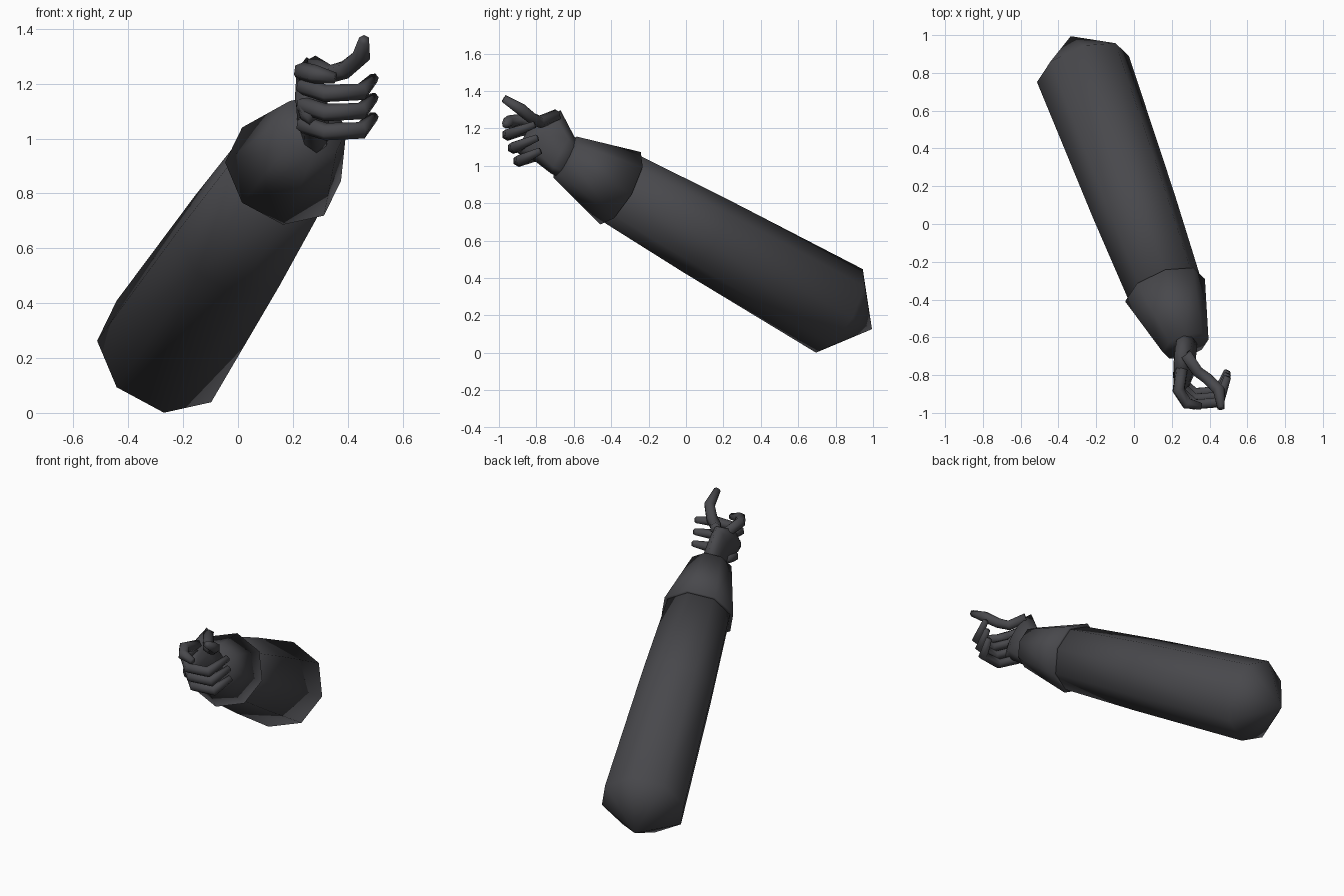
import bpy, bmesh, math
from mathutils import Vector

cube = bpy.data.objects.get("Cube")
if cube:
    bpy.data.objects.remove(cube, do_unlink=True)

dark = bpy.data.materials.new("dark grey")
dark.use_nodes = True
COLOR = (0.065, 0.065, 0.072, 1)
dark.diffuse_color = COLOR
dark.node_tree.nodes["Principled BSDF"].inputs["Base Color"].default_value = COLOR

# Arm axis and cross-section directions
START = Vector((-0.27, 0.82, 0.224))
AXIS = Vector((0.308, -0.83, 0.465)).normalized()
UP = Vector((0, 0.489, 0.873)).normalized()
SIDE = AXIS.cross(UP)


def ring(center, u, v, sides=8):
    """Points of an ellipse with half axes u and v."""
    steps = [math.tau * i / sides for i in range(sides)]
    return [Vector(center) + u * math.cos(t) + v * math.sin(t) for t in steps]


def loft(name, rings, start_tip=None, cap_start=True, smooth=True):
    """Skin a list of rings, with an optional pointed start."""
    bm = bmesh.new()
    loops = [[bm.verts.new(p) for p in r] for r in rings]
    n = len(loops[0])
    for a, b in zip(loops, loops[1:]):
        for i in range(n):
            j = (i + 1) % n
            bm.faces.new((a[i], a[j], b[j], b[i]))
    if start_tip:
        tip = bm.verts.new(start_tip)
        for i in range(n):
            bm.faces.new((tip, loops[0][(i + 1) % n], loops[0][i]))
    elif cap_start:
        bm.faces.new(loops[0][::-1])
    bm.faces.new(loops[-1])
    bmesh.ops.recalc_face_normals(bm, faces=bm.faces)
    mesh = bpy.data.meshes.new(name)
    bm.to_mesh(mesh)
    bm.free()
    mesh.materials.append(dark)
    obj = bpy.data.objects.new(name, mesh)
    bpy.context.collection.objects.link(obj)
    for face in mesh.polygons:
        face.use_smooth = smooth
    return obj


def arm_ring(distance, radius):
    return ring(START + AXIS * distance, UP * radius, SIDE * radius)


def digit(name, points, radius):
    """Six-sided bent tube that narrows at the tip."""
    pts = [Vector(p) for p in points]
    rings = []
    for i, p in enumerate(pts):
        d = (pts[min(i + 1, len(pts) - 1)] - pts[max(i - 1, 0)]).normalized()
        u = d.cross(Vector((0.3, 0.5, -1))).normalized()
        r = radius * (0.6 if i == len(pts) - 1 else 1)
        rings.append(ring(p, u * r, d.cross(u) * r, 6))
    return loft(name, rings)


# Sleeve with a pointed rear end
loft("sleeve", [arm_ring(0, 0.256), arm_ring(0.87, 0.228), arm_ring(1.45, 0.2)],
     start_tip=START - AXIS * 0.21)

# Tapered cuff overlapping the sleeve
loft("cuff", [arm_ring(1.41, 0.195), arm_ring(1.41, 0.222), arm_ring(1.765, 0.127)])

# Palm: flat across x, widest at the thumb base
palm_sections = [((0.275, -0.62, 1.025), 0.10, 0.06),
                 ((0.275, -0.66, 1.06), 0.12, 0.06),
                 ((0.265, -0.745, 1.165), 0.152, 0.058),
                 ((0.25, -0.82, 1.15), 0.115, 0.045),
                 ((0.245, -0.86, 1.15), 0.09, 0.03)]
LONG = Vector((-0.1, 0.49, 0.87)).normalized()
ACROSS = Vector((0.95, -0.2, 0.2)).normalized()
loft("palm", [ring(c, LONG * h, ACROSS * w) for c, h, w in palm_sections])

# Thumb and index finger
digit("thumb", [(0.275, -0.69, 1.27), (0.335, -0.78, 1.235), (0.39, -0.82, 1.25),
                (0.45, -0.88, 1.3), (0.46, -0.975, 1.36)], 0.034)
digit("index_finger", [(0.25, -0.77, 1.22), (0.235, -0.88, 1.245),
                       (0.28, -0.95, 1.235), (0.355, -0.965, 1.22)], 0.034)

# Three matching curled fingers, stepping down and back
for i, name in enumerate(("middle_finger", "ring_finger", "little_finger")):
    y, z = 0.03 * i, -0.07 * i
    digit(name, [(0.25, -0.78 + y / 2, 1.2 + z), (0.24, -0.88 + y, 1.19 + z),
                 (0.32, -0.955 + y, 1.165 + z), (0.45, -0.945 + y, 1.17 + z),
                 (0.495, -0.81 + y / 2, 1.22 + z)], 0.032)
